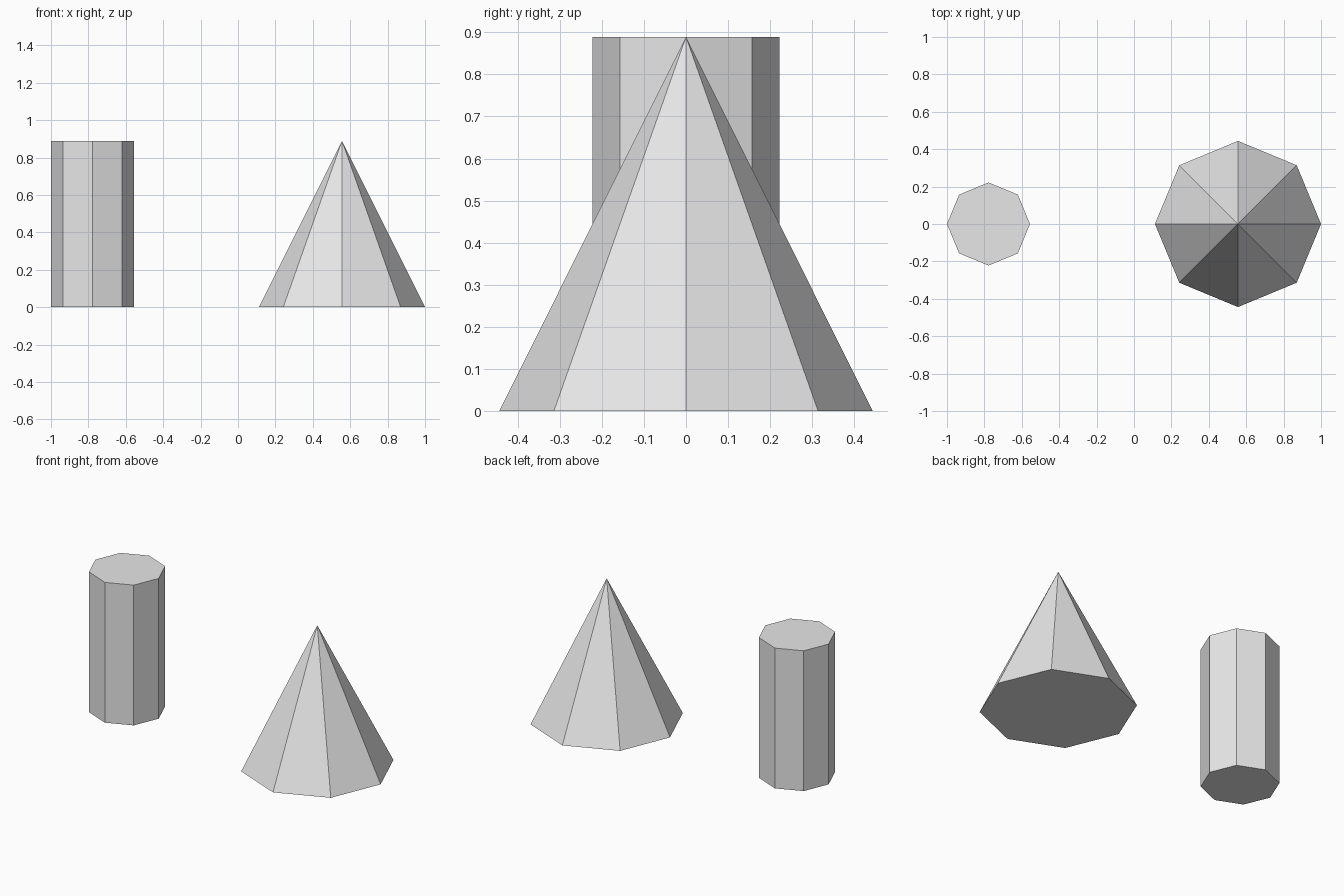
import bpy

# Remove the default cube if present
cube = bpy.data.objects.get("Cube")
if cube:
    bpy.data.objects.remove(cube, do_unlink=True)

SIDES = 8
HEIGHT = 0.889

# Single grey material
grey = bpy.data.materials.new("light_grey")
grey.use_nodes = True
colour = (0.8, 0.8, 0.8, 1)
grey.diffuse_color = colour
grey.node_tree.nodes["Principled BSDF"].inputs["Base Color"].default_value = colour


def add_solid(name, x, bottom_radius, top_radius):
    """Upright eight-sided solid standing on the ground, corners on the axes."""
    bpy.ops.mesh.primitive_cone_add(
        vertices=SIDES, radius1=bottom_radius, radius2=top_radius,
        depth=HEIGHT, end_fill_type='NGON', location=(x, 0, HEIGHT / 2))
    obj = bpy.context.object
    obj.name = name
    obj.data.name = name
    obj.data.materials.append(grey)
    bpy.ops.object.shade_flat()
    return obj


# Octagonal column on the right, octagonal cone on the left
add_solid("octagonal_column", -0.778, 0.222, 0.222)
add_solid("octagonal_cone", 0.556, 0.444, 0)
